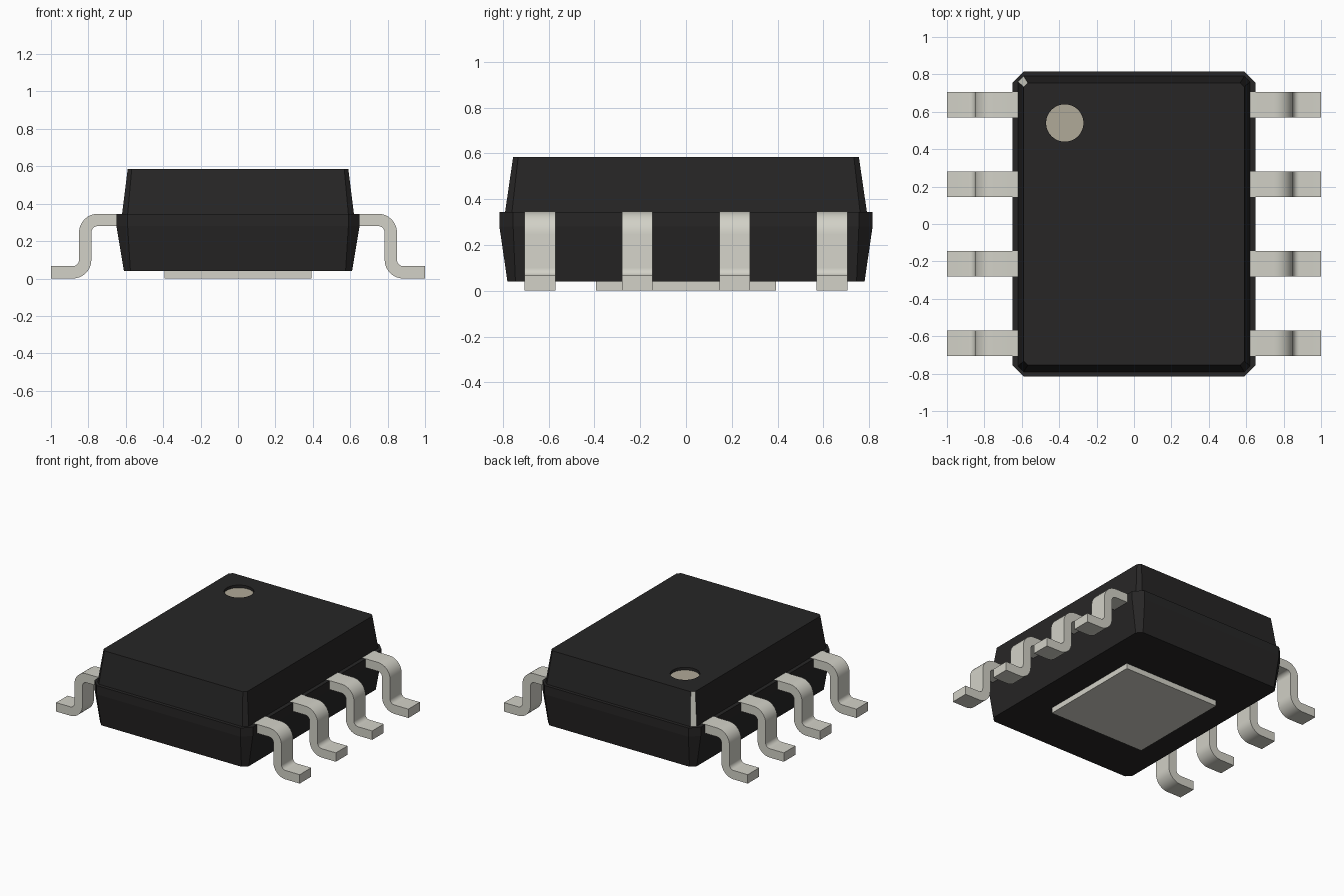
import bpy, bmesh, math
from mathutils import Vector

cube = bpy.data.objects.get("Cube")
if cube:
    bpy.data.objects.remove(cube)


def material(name, rgb):
    m = bpy.data.materials.new(name)
    m.use_nodes = True
    m.diffuse_color = (*rgb, 1)
    m.node_tree.nodes["Principled BSDF"].inputs["Base Color"].default_value = (*rgb, 1)
    return m


BLACK = material("black_plastic", (0.020, 0.019, 0.019))
METAL = material("pin_metal", (0.645, 0.638, 0.572))
MARK = material("marker_tan", (0.435, 0.398, 0.316))


def finish(name, bm, *mats):
    bmesh.ops.recalc_face_normals(bm, faces=bm.faces)
    me = bpy.data.meshes.new(name)
    bm.to_mesh(me)
    bm.free()
    ob = bpy.data.objects.new(name, me)
    bpy.context.collection.objects.link(ob)
    for m in mats:
        me.materials.append(m)
    return ob


def select_only(ob):
    bpy.ops.object.select_all(action='DESELECT')
    ob.select_set(True)
    bpy.context.view_layer.objects.active = ob


# Body: chamfered rectangles stacked as (z, half x, half y, corner cut)
SECTIONS = [(0.04, 0.61, 0.78, 0.035), (0.28, 0.65, 0.815, 0.06),
            (0.345, 0.65, 0.815, 0.06), (0.345, 0.62, 0.79, 0.03),
            (0.585, 0.59, 0.755, 0.022)]
bm = bmesh.new()
rings = []
for z, x, y, c in SECTIONS:
    outline = [(x, y - c), (x - c, y), (c - x, y), (-x, y - c),
               (-x, c - y), (c - x, -y), (x - c, -y), (x, c - y)]
    rings.append([bm.verts.new((px, py, z)) for px, py in outline])
for a, b in zip(rings, rings[1:]):
    for i in range(8):
        j = (i + 1) % 8
        bm.faces.new((a[i], a[j], b[j], b[i]))
bm.faces.new(rings[0])
bm.faces.new(rings[-1])
# Bare metal on the upper corner face beside the pin-one marker
for f in bm.faces:
    f.normal_update()
    p = f.calc_center_median()
    if p.z > 0.4 and -0.62 < p.x < -0.58 and p.y > 0.74:
        f.material_index = 1
body = finish("body", bm, BLACK, METAL)


# Round marker recess in the top
def disc(name, radius, z0, z1, mat):
    bm = bmesh.new()
    bmesh.ops.create_cone(bm, cap_ends=True, segments=48, radius1=radius,
                          radius2=radius, depth=z1 - z0)
    bmesh.ops.translate(bm, verts=bm.verts, vec=(-0.37, 0.54, (z0 + z1) / 2))
    return finish(name, bm, mat)


cutter = disc("recess_cutter", 0.1, 0.562, 0.65, BLACK)
cutter.hide_render = True
cut = body.modifiers.new("recess", 'BOOLEAN')
cut.operation = 'DIFFERENCE'
cut.solver = 'EXACT'
cut.object = cutter
select_only(body)
bpy.ops.object.modifier_apply(modifier=cut.name)
bpy.data.objects.remove(cutter)
disc("pin_one_marker", 0.0998, 0.558, 0.565, MARK)

# Thermal pad underneath
bm = bmesh.new()
bmesh.ops.create_cube(bm, size=1)
bmesh.ops.scale(bm, verts=bm.verts, vec=(0.785, 0.785, 0.045))
bmesh.ops.translate(bm, verts=bm.verts, vec=(0, 0, 0.0225))
finish("thermal_pad", bm, METAL)

# Gull-wing leads: outline swept from a bent centre line
T, R, W = 0.066, 0.067, 0.135
ZT, XV = 0.313, 0.817


def arc(cx, cz, start, end, steps=8):
    """Points as (x, z, normal x, normal z), normal pointing from the arc centre."""
    out = []
    for i in range(steps + 1):
        a = math.radians(start + (end - start) * i / steps)
        out.append((cx + R * math.cos(a), cz + R * math.sin(a), math.cos(a), math.sin(a)))
    return out


lower = [(x, z, -nx, -nz) for x, z, nx, nz in arc(XV + R, T / 2 + R, 180, 270)]
path = [(0.6, ZT, 0, 1)] + arc(XV - R, ZT - R, 90, 0) + lower + [(1, T / 2, 0, 1)]
outline = [(x + nx * T / 2, z + nz * T / 2) for x, z, nx, nz in path]
outline += [(x - nx * T / 2, z - nz * T / 2) for x, z, nx, nz in reversed(path)]

for side, sx in (("left", 1), ("right", -1)):
    for n, yc in enumerate((0.637, 0.213, -0.213, -0.637), 1):
        bm = bmesh.new()
        face = bm.faces.new([bm.verts.new((sx * x, yc - W / 2, z)) for x, z in outline])
        ext = bmesh.ops.extrude_face_region(bm, geom=[face])
        moved = [v for v in ext["geom"] if isinstance(v, bmesh.types.BMVert)]
        bmesh.ops.translate(bm, verts=moved, vec=Vector((0, W, 0)))
        lead = finish(f"{side}_lead_{n}", bm, METAL)
        select_only(lead)
        bpy.ops.object.shade_smooth_by_angle(angle=math.radians(30))
